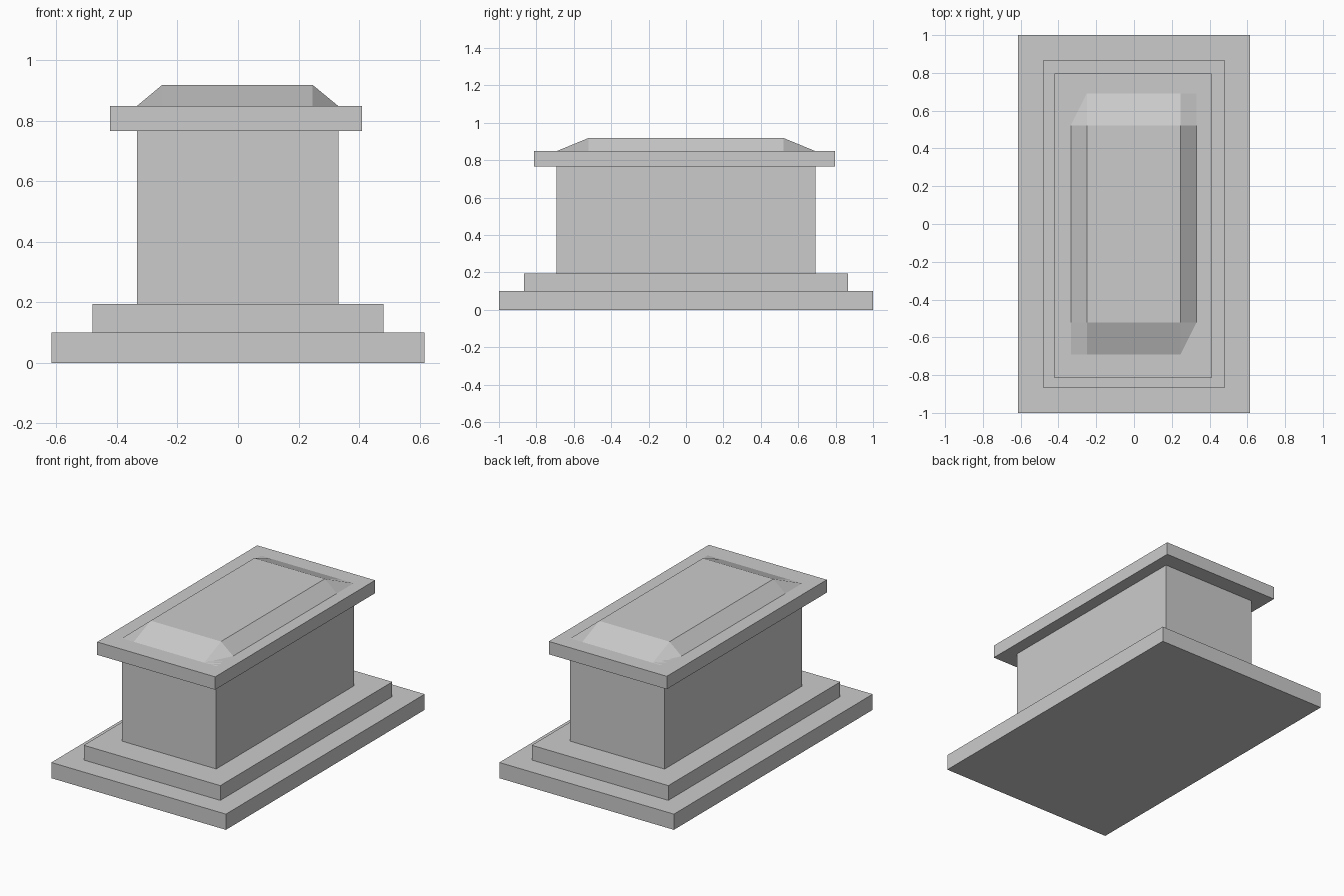
import bpy
import bmesh

if "Cube" in bpy.data.objects:
    bpy.data.objects.remove(bpy.data.objects["Cube"])


def make_object(name, bm):
    bmesh.ops.recalc_face_normals(bm, faces=bm.faces[:])
    mesh = bpy.data.meshes.new(name)
    bm.to_mesh(mesh)
    bm.free()
    obj = bpy.data.objects.new(name, mesh)
    bpy.context.collection.objects.link(obj)
    return obj


def block(name, x0, x1, y0, y1, z0, z1):
    bm = bmesh.new()
    bmesh.ops.create_cube(bm, size=1)
    for v in bm.verts:
        v.co.x = x1 if v.co.x > 0 else x0
        v.co.y = y1 if v.co.y > 0 else y0
        v.co.z = z1 if v.co.z > 0 else z0
    return make_object(name, bm)


def raised_cap(name, xs, ys, z0, z1):
    # 3x3 grid of quads with the middle panel lifted, closed underneath
    bm = bmesh.new()
    rows = [[bm.verts.new((x, y, z1 if i in (1, 2) and j in (1, 2) else z0))
             for i, x in enumerate(xs)] for j, y in enumerate(ys)]
    for j in range(3):
        for i in range(3):
            bm.faces.new((rows[j][i], rows[j][i + 1],
                          rows[j + 1][i + 1], rows[j + 1][i]))
    border = [e for e in bm.edges if e.is_boundary]
    bmesh.ops.contextual_create(bm, geom=border)
    return make_object(name, bm)


# Stepped base
block("lower_step", -0.615, 0.615, -1.0, 1.0, 0.0, 0.10)
block("upper_step", -0.481, 0.481, -0.865, 0.865, 0.10, 0.194)

# Main body
block("body", -0.334, 0.331, -0.692, 0.692, 0.194, 0.766)

# Overhanging slab, sitting slightly off centre
block("top_slab", -0.422, 0.409, -0.814, 0.796, 0.766, 0.848)

# Bevelled cap on the slab
raised_cap("sloped_cap", (-0.334, -0.25, 0.246, 0.331),
           (-0.692, -0.522, 0.522, 0.692), 0.848, 0.918)
